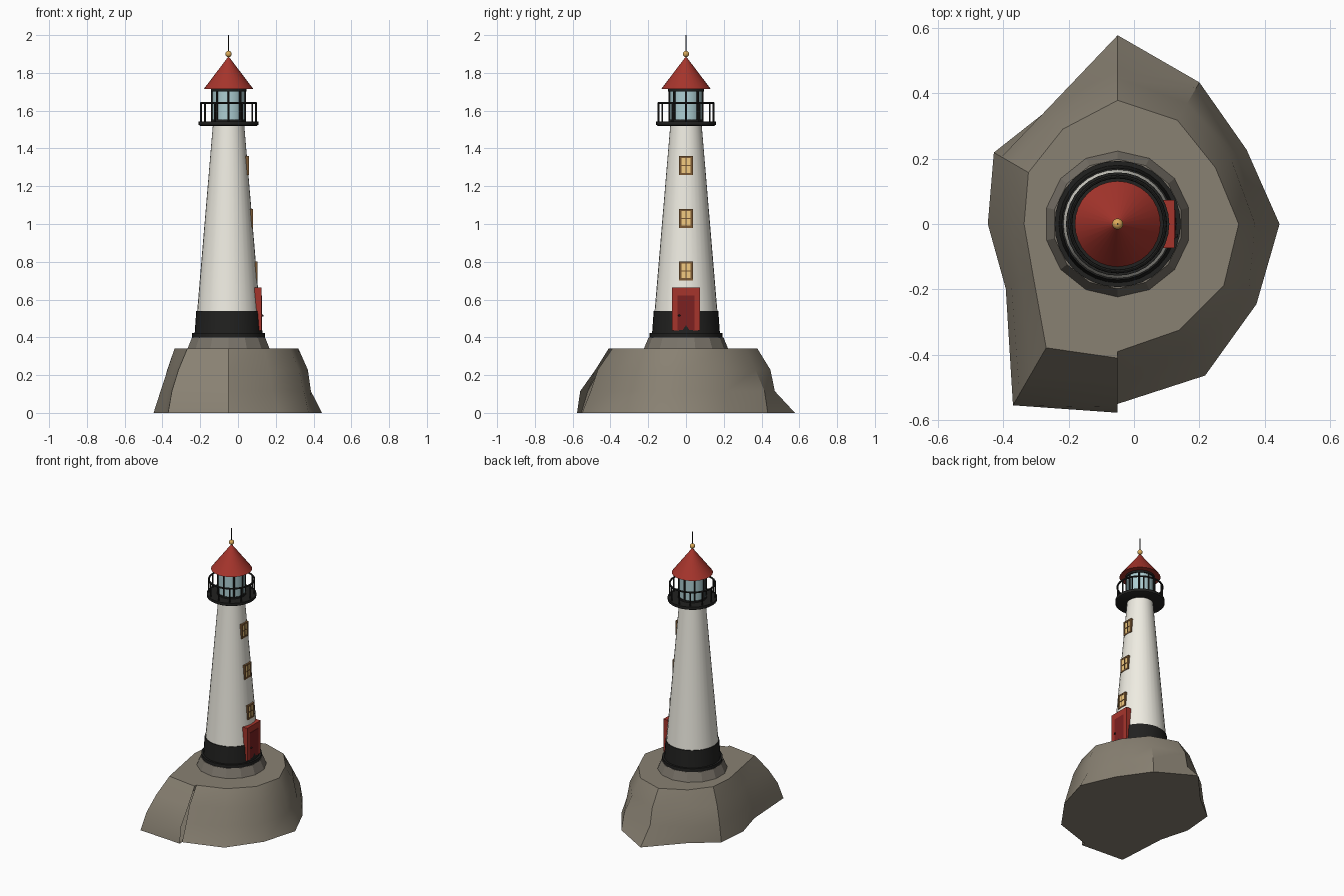
import bpy, bmesh
from math import radians, cos, sin, pi

if "Cube" in bpy.data.objects:
    bpy.data.objects.remove(bpy.data.objects["Cube"])

CX = -0.05  # tower axis


def mat(name, r, g, b):
    m = bpy.data.materials.new(name)
    m.diffuse_color = (r, g, b, 1)
    m.use_nodes = True
    m.node_tree.nodes["Principled BSDF"].inputs["Base Color"].default_value = m.diffuse_color
    return m


ROCK = mat("rock", 0.25, 0.22, 0.17)
STONE = mat("stone", 0.19, 0.17, 0.14)
WHITE = mat("white", 0.86, 0.84, 0.76)
BLACK = mat("black", 0.015, 0.015, 0.014)
RED = mat("red", 0.38, 0.035, 0.025)
DARK_RED = mat("dark_red", 0.2, 0.015, 0.015)
GLASS = mat("glass", 0.42, 0.62, 0.65)
GOLD = mat("gold", 0.7, 0.4, 0.1)
WOOD = mat("wood", 0.2, 0.1, 0.035)
LIT = mat("lit_pane", 0.9, 0.6, 0.22)


def finish(ob, name, m, smooth=True):
    ob.name = name
    ob.data.materials.append(m)
    if smooth:
        bpy.context.view_layer.objects.active = ob
        ob.select_set(True)
        bpy.ops.object.shade_smooth_by_angle(angle=radians(35))
        ob.select_set(False)
    return ob


def from_bmesh(bm, name, m, smooth=True):
    bmesh.ops.recalc_face_normals(bm, faces=bm.faces[:])
    me = bpy.data.meshes.new(name)
    bm.to_mesh(me)
    bm.free()
    ob = bpy.data.objects.new(name, me)
    bpy.context.collection.objects.link(ob)
    return finish(ob, name, m, smooth)


def lathe(name, profile, m, n=32, start=0.0, smooth=True):
    """Closed solid turned about the tower axis from (radius, z) points."""
    bm = bmesh.new()
    rings = [[bm.verts.new((CX + r * cos(start + 2 * pi * i / n),
                            r * sin(start + 2 * pi * i / n), z))
              for i in range(n)] for r, z in profile]
    for a, b in zip(rings, rings[1:]):
        for i in range(n):
            j = (i + 1) % n
            bm.faces.new((a[i], a[j], b[j], b[i]))
    bm.faces.new(rings[0][::-1])
    bm.faces.new(rings[-1])
    return from_bmesh(bm, name, m, smooth)


def box(name, lo, hi, m):
    bpy.ops.mesh.primitive_cube_add(size=1, location=[(a + b) / 2 for a, b in zip(lo, hi)])
    ob = bpy.context.object
    ob.scale = [b - a for a, b in zip(lo, hi)]
    ob.select_set(False)
    return finish(ob, name, m, False)


def post(name, x, y, z0, z1, r, m):
    bpy.ops.mesh.primitive_cylinder_add(vertices=8, radius=r, depth=z1 - z0,
                                        location=(x, y, (z0 + z1) / 2))
    return finish(bpy.context.object, name, m)


def ring(name, r, z, t):
    bpy.ops.mesh.primitive_torus_add(major_radius=r, minor_radius=t, major_segments=32,
                                     minor_segments=8, location=(CX, 0, z))
    return finish(bpy.context.object, name, BLACK)


def ball(name, loc, r, m):
    bpy.ops.mesh.primitive_uv_sphere_add(segments=16, ring_count=10, radius=r, location=loc)
    return finish(bpy.context.object, name, m)


# Rock: four uneven rings, starting and ending at the seam on the front (-90 degrees)
heights = (0, 0.115, 0.228, 0.34)
radii = [(.55, .505, .467, .39), (.535, .46, .43, .375), (.49, .46, .43, .375),
         (.495, .436, .42, .37), (.455, .42, .40, .345), (.50, .48, .425, .366),
         (.577, .47, .447, .378), (.41, .415, .375, .335), (.437, .41, .375, .315),
         (.397, .36, .323, .286), (.395, .375, .34, .30), (.64, .60, .53, .437),
         (.577, .56, .48, .41)]
bm = bmesh.new()
cols = []
for i, rr in enumerate(radii):
    a = radians(-90 + 30 * i)
    cols.append([bm.verts.new((CX + r * cos(a), r * sin(a), z)) for r, z in zip(rr, heights)])
for a, b in zip(cols, cols[1:]):
    for k in range(3):
        bm.faces.new((a[k], b[k], b[k + 1], a[k + 1]))
bm.faces.new([c[0] for c in cols][::-1])
bm.faces.new([c[3] for c in cols])
from_bmesh(bm, "rock_base", ROCK)

# Plinth and tower
lathe("plinth", [(.225, .335), (.198, .40)], STONE, 14, pi / 2, False)
lathe("base_ring", [(.193, .395), (.193, .422)], BLACK)
lathe("black_band", [(.18, .415), (.171, .54)], BLACK)


def tower_r(z):
    return .166 + (z - .54) * (.083 - .166) / (1.525 - .54)


lathe("tower", [(tower_r(.42), .42), (tower_r(1.525), 1.525)], WHITE)

# Gallery with railing
lathe("gallery_floor", [(.15, 1.52), (.158, 1.525), (.158, 1.543)], BLACK)
for i in range(12):
    a = 2 * pi * i / 12
    post("rail_post", CX + .145 * cos(a), .145 * sin(a), 1.54, 1.64, .005, BLACK)
ring("top_rail", .145, 1.64, .006)

# Lantern room
lathe("lantern_glass", [(.086, 1.54), (.086, 1.71)], GLASS, 16)
lathe("lantern_sill", [(.093, 1.54), (.093, 1.553)], BLACK)
lathe("lantern_head", [(.094, 1.702), (.094, 1.72)], BLACK)
for i in range(8):
    a = 2 * pi * i / 8
    post("lantern_bar", CX + .087 * cos(a), .087 * sin(a), 1.54, 1.715, .006, BLACK)

# Roof, finial and spike
lathe("roof", [(.131, 1.715), (.002, 1.885)], RED)
ball("finial", (CX, 0, 1.90), .017, GOLD)
post("spike", CX, 0, 1.90, 2.0, .0025, BLACK)

# Windows up the right side
for zc in (.752, 1.03, 1.31):
    s = CX + tower_r(zc)
    w, h, t = .036, .05, .011
    box("window_pane", (s - .03, -w + .005, zc - h + .005), (s + .003, w - .005, zc + h - .005), LIT)
    for sy in (-1, 1):
        y = sy * (w - t / 2)
        box("window_jamb", (s - .03, y - t / 2, zc - h), (s + .006, y + t / 2, zc + h), WOOD)
        z = zc + sy * (h - t / 2)
        box("window_rail", (s - .03, -w, z - t / 2), (s + .006, w, z + t / 2), WOOD)
    box("window_mullion", (s - .02, -.003, zc - h), (s + .005, .003, zc + h), WOOD)
    box("window_crossbar", (s - .02, -w, zc - .003), (s + .005, w, zc + .003), WOOD)

# Door
box("door_frame", (.06, -.074, .435), (.1245, .074, .665), RED)
box("door_panel", (.08, -.045, .44), (.1265, .045, .622), DARK_RED)
ball("door_handle", (.129, -.036, .515), .006, BLACK)
